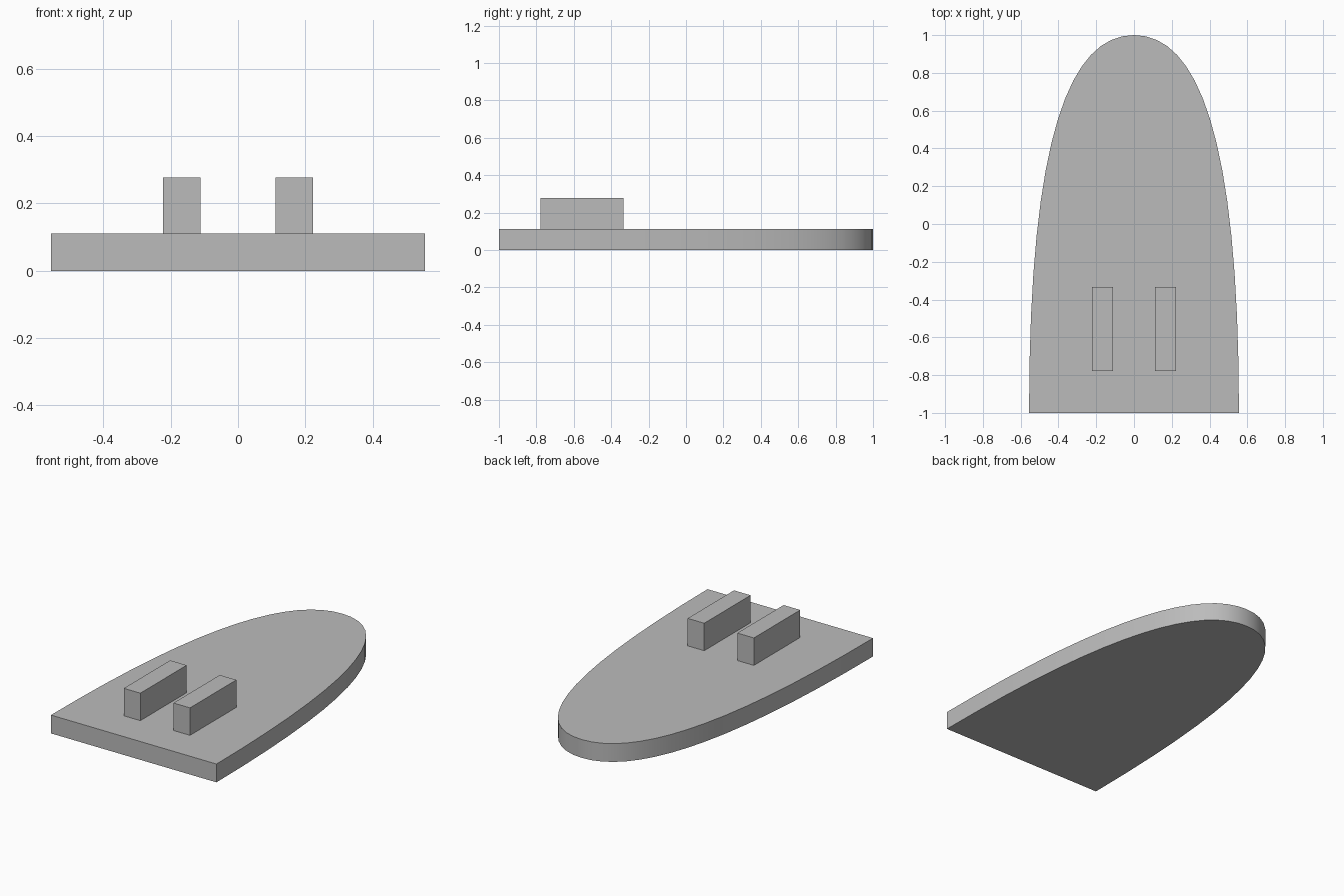
import bpy
import bmesh
from mathutils import Vector
from mathutils.geometry import interpolate_bezier

if "Cube" in bpy.data.objects:
    bpy.data.objects.remove(bpy.data.objects["Cube"], do_unlink=True)

UNIT = 1 / 9  # one design unit

# Single grey material
grey = bpy.data.materials.new("plain_grey")
grey.use_nodes = True
colour = (0.5, 0.5, 0.5, 1)
grey.diffuse_color = colour
grey.node_tree.nodes["Principled BSDF"].inputs["Base Color"].default_value = colour


def extruded_plate(name, outline, z0, z1):
    """Solid with a flat outline, raised from z0 to z1."""
    bm = bmesh.new()
    base = bm.faces.new([bm.verts.new((x, y, z0)) for x, y in outline])
    top = bmesh.ops.extrude_face_region(bm, geom=[base], use_keep_orig=True)
    moved = [g for g in top["geom"] if isinstance(g, bmesh.types.BMVert)]
    bmesh.ops.translate(bm, verts=moved, vec=(0, 0, z1 - z0))
    bmesh.ops.recalc_face_normals(bm, faces=bm.faces)
    mesh = bpy.data.meshes.new(name)
    bm.to_mesh(mesh)
    bm.free()
    mesh.materials.append(grey)
    obj = bpy.data.objects.new(name, mesh)
    bpy.context.collection.objects.link(obj)
    return obj


# Hull: straight stern and a rounded bow drawn with one mirrored curve
half_width = 5 * UNIT
side = interpolate_bezier(Vector((half_width, -1)), Vector((half_width, 0.48)),
                          Vector((3 * UNIT, 1)), Vector((0, 1)), 17)
right_half = [(p.x, p.y) for p in side]
left_half = [(-x, y) for x, y in reversed(right_half[:-1])]
hull = extruded_plate("hull", right_half + left_half, 0, UNIT)
bpy.context.view_layer.objects.active = hull
hull.select_set(True)
bpy.ops.object.shade_smooth_by_angle()

# Pair of upright blocks on the deck
for label, s in (("left", 1), ("right", -1)):
    x0, x1 = s * UNIT, s * 2 * UNIT
    y0, y1 = -7 * UNIT, -3 * UNIT
    extruded_plate(label + "_block", [(x0, y0), (x1, y0), (x1, y1), (x0, y1)],
                   UNIT, 2.5 * UNIT)
